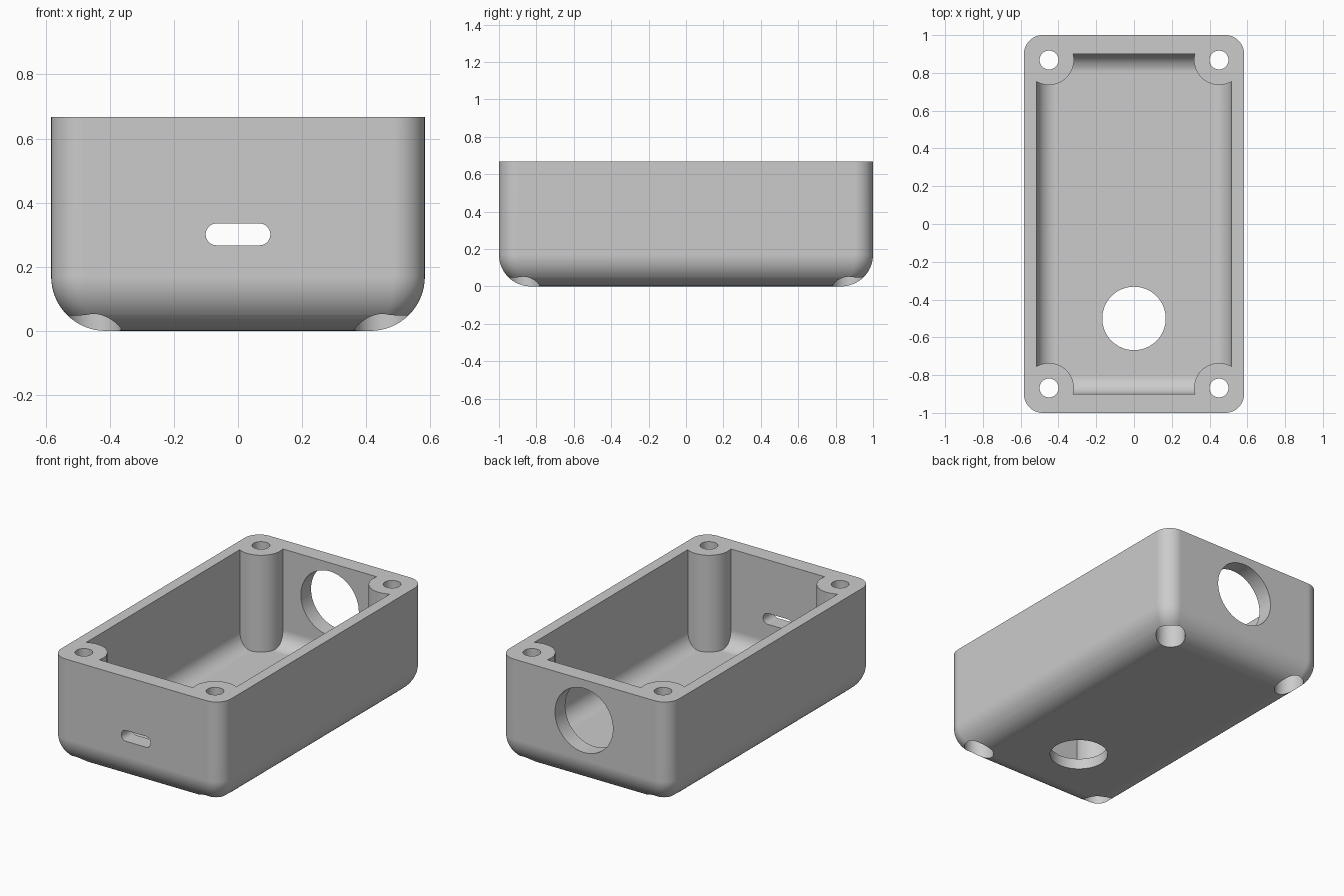
import bpy, bmesh
from math import sin, cos, pi
from mathutils import Matrix

HX, HY, HEIGHT = 0.583, 1.0, 0.667
SCREW_X, SCREW_Y = 0.45, 0.868

if "Cube" in bpy.data.objects:
    bpy.data.objects.remove(bpy.data.objects["Cube"])


def add_object(name, bm):
    bmesh.ops.recalc_face_normals(bm, faces=bm.faces)
    mesh = bpy.data.meshes.new(name)
    bm.to_mesh(mesh)
    bm.free()
    obj = bpy.data.objects.new(name, mesh)
    bpy.context.collection.objects.link(obj)
    return obj


def rounded_tub(name, hx, hy, z0, z1, corner, fillet, steps=16, segs=12):
    """Solid rounded block whose lower edge is filleted and corners taper in."""
    levels = []
    for i in range(steps + 1):
        t = i / steps * pi / 2
        levels.append((fillet * (1 - sin(t)), z0 + fillet * (1 - cos(t))))
    levels.append((0, z1))
    bm = bmesh.new()
    rings = []
    for inset, z in levels:
        r = max(corner * (1 - inset / fillet), 0.004)
        ring = []
        for k, (sx, sy) in enumerate(((1, 1), (-1, 1), (-1, -1), (1, -1))):
            for j in range(segs + 1):
                a = (k + j / segs) * pi / 2
                ring.append(bm.verts.new((sx * (hx - inset - r) + r * cos(a),
                                          sy * (hy - inset - r) + r * sin(a), z)))
        rings.append(ring)
    n = len(rings[0])
    for low, high in zip(rings, rings[1:]):
        for i in range(n):
            j = (i + 1) % n
            bm.faces.new((low[i], low[j], high[j], high[i]))
    bm.faces.new(rings[0])
    bm.faces.new(rings[-1])
    return add_object(name, bm)


def cylinder(name, r, start, length, axis="Z", segs=64):
    bm = bmesh.new()
    turn = Matrix.Rotation(-pi / 2, 4, "X") if axis == "Y" else Matrix()
    place = Matrix.Translation(start) @ turn @ Matrix.Translation((0, 0, length / 2))
    bmesh.ops.create_cone(bm, cap_ends=True, segments=segs, radius1=r, radius2=r,
                          depth=length, matrix=place)
    return add_object(name, bm)


def slot(name, half, r, z, y0, y1, segs=16):
    """Stadium-shaped prism running along y."""
    bm = bmesh.new()
    verts = []
    for side in (1, -1):
        for i in range(segs + 1):
            a = -side * pi / 2 + i / segs * pi
            verts.append(bm.verts.new((side * (half - r) + r * cos(a), y0, z + r * sin(a))))
    face = bm.faces.new(verts)
    moved = bmesh.ops.extrude_face_region(bm, geom=[face])["geom"]
    bmesh.ops.translate(bm, vec=(0, y1 - y0, 0),
                        verts=[v for v in moved if isinstance(v, bmesh.types.BMVert)])
    return add_object(name, bm)


def subtract(target, cutter):
    mod = target.modifiers.new("cut", "BOOLEAN")
    mod.operation = "DIFFERENCE"
    mod.solver = "EXACT"
    mod.object = cutter
    graph = bpy.context.evaluated_depsgraph_get()
    result = bpy.data.meshes.new_from_object(target.evaluated_get(graph))
    target.modifiers.clear()
    target.data = result
    bpy.data.objects.remove(cutter)


corners = [(sx * SCREW_X, sy * SCREW_Y) for sx in (1, -1) for sy in (1, -1)]

# Outer shell and the cavity, which leaves the screw posts standing
shell = rounded_tub("enclosure_body", HX, HY, 0, HEIGHT, 0.1, 0.17)
cavity = rounded_tub("cavity_cutter", 0.515, 0.9, 0.067, 0.8, 0.03, 0.1)
for x, y in corners:
    subtract(cavity, cylinder("post_shape", 0.132, (x, y, 0), 1))
subtract(shell, cavity)

# Screw holes with wide recesses underneath
for x, y in corners:
    subtract(shell, cylinder("screw_hole", 0.05, (x, y, -0.1), 1, segs=40))
    subtract(shell, cylinder("screw_recess", 0.085, (x, y, -0.1), 0.4))

# Openings in the floor, back wall and front wall
subtract(shell, cylinder("floor_opening", 0.168, (0, -0.5, -0.1), 0.3))
subtract(shell, cylinder("back_opening", 0.199, (0, 0.8, 0.415), 0.3, axis="Y"))
subtract(shell, slot("front_slot", 0.101, 0.034, 0.301, -1.1, -0.8))

# Plain grey finish
grey = bpy.data.materials.new("plain_grey")
colour = (0.6, 0.6, 0.6, 1)
grey.diffuse_color = colour
grey.use_nodes = True
grey.node_tree.nodes["Principled BSDF"].inputs["Base Color"].default_value = colour
shell.data.materials.clear()
shell.data.materials.append(grey)
for poly in shell.data.polygons:
    poly.material_index = 0

# Smooth rounded surfaces with crisp rims
bpy.ops.object.select_all(action="DESELECT")
shell.select_set(True)
bpy.context.view_layer.objects.active = shell
bpy.ops.object.shade_smooth_by_angle(angle=pi / 6)
weighted = shell.modifiers.new("even_shading", "WEIGHTED_NORMAL")
weighted.keep_sharp = True
